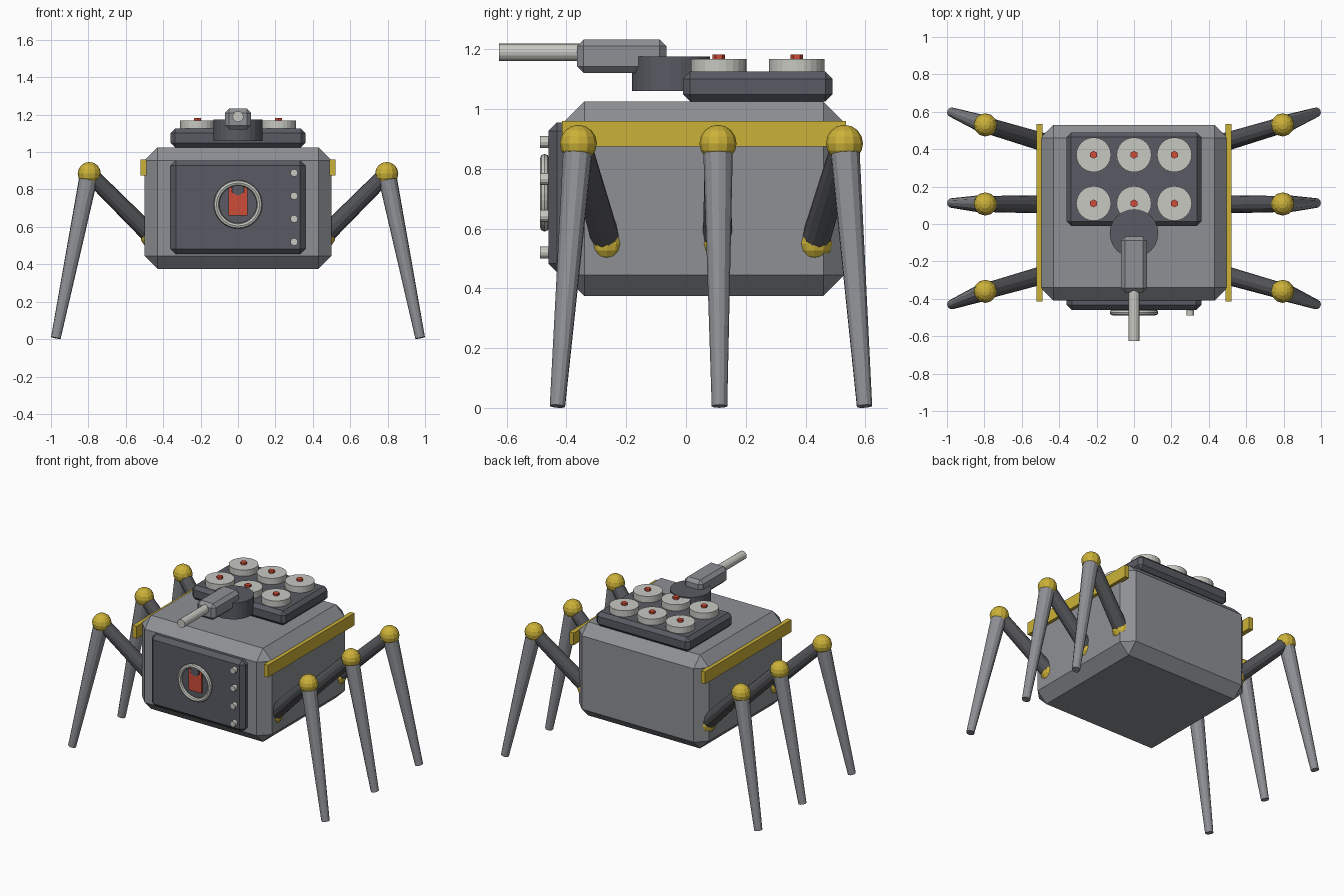
import bpy
from mathutils import Vector

cube = bpy.data.objects.get("Cube")
if cube:
    bpy.data.objects.remove(cube, do_unlink=True)


def material(name, rgb):
    m = bpy.data.materials.new(name)
    m.use_nodes = True
    m.diffuse_color = (*rgb, 1)
    m.node_tree.nodes["Principled BSDF"].inputs["Base Color"].default_value = (*rgb, 1)
    return m


GREY = material("steel grey", (0.27, 0.28, 0.30))
DARK = material("dark slate", (0.10, 0.105, 0.125))
LEG = material("dark leg grey", (0.09, 0.092, 0.10))
LIGHT = material("pale metal", (0.58, 0.58, 0.54))
YELLOW = material("yellow", (0.60, 0.44, 0.04))
RED = material("red", (0.62, 0.075, 0.04))


def finish(name, mat, smooth=False):
    ob = bpy.context.object
    ob.name = name
    ob.data.materials.append(mat)
    if smooth:
        bpy.ops.object.shade_smooth_by_angle()
    return ob


def box(name, mat, low, high, bevel=0):
    low, high = Vector(low), Vector(high)
    bpy.ops.mesh.primitive_cube_add(size=1, location=(low + high) / 2)
    ob = bpy.context.object
    ob.scale = high - low
    bpy.ops.object.transform_apply(location=False, rotation=False, scale=True)
    if bevel:
        mod = ob.modifiers.new("chamfer", 'BEVEL')
        mod.width = bevel
        mod.segments = 1
    return finish(name, mat)


def rod(name, mat, start, end, r1, r2=None, sides=16):
    start, end = Vector(start), Vector(end)
    axis = end - start
    bpy.ops.mesh.primitive_cone_add(
        vertices=sides, radius1=r1, radius2=r1 if r2 is None else r2, depth=axis.length,
        location=(start + end) / 2, rotation=axis.to_track_quat('Z', 'Y').to_euler())
    return finish(name, mat)


def ball(name, mat, centre, radius):
    bpy.ops.mesh.primitive_uv_sphere_add(segments=12, ring_count=8, radius=radius, location=centre)
    return finish(name, mat)


# Body with chamfered edges, and yellow side rails
box("body", GREY, (-0.5, -0.41, 0.375), (0.5, 0.53, 1.025), 0.07)
for side, label in ((1, "left"), (-1, "right")):
    box(label + "_rail", YELLOW, (side * 0.505 - 0.016, -0.415, 0.875),
        (side * 0.505 + 0.016, 0.535, 0.96))

# Front door with wheel, lock and bolts
box("front_door", DARK, (-0.36, -0.46, 0.455), (0.36, -0.38, 0.955), 0.028)
bpy.ops.mesh.primitive_torus_add(major_radius=0.115, minor_radius=0.015, major_segments=32,
                                 minor_segments=8, location=(0, -0.473, 0.72),
                                 rotation=(1.5708, 0, 0))
finish("door_ring", LIGHT)
box("lock_plate", RED, (-0.05, -0.472, 0.66), (0.05, -0.45, 0.785))
for side in (-1, 1):
    box("lock_cheek", RED, (side * 0.042 - 0.009, -0.472, 0.785),
        (side * 0.042 + 0.009, -0.45, 0.82))
rod("lock_pin", DARK, (0, -0.45, 0.80), (0, -0.478, 0.80), 0.032, sides=8)
for i in range(4):
    z = 0.52 + i * 0.123
    rod("door_bolt", LIGHT, (0.3, -0.45, z), (0.3, -0.488, z), 0.02, sides=12)

# Roof launcher plate with six capped discs
box("roof_plate", DARK, (-0.36, -0.01, 1.025), (0.36, 0.49, 1.125), 0.024)
for x in (-0.216, 0, 0.216):
    for y in (0.11, 0.37):
        rod("roof_disc", LIGHT, (x, y, 1.12), (x, y, 1.168), 0.093, sides=24)
        rod("disc_button", RED, (x, y, 1.16), (x, y, 1.183), 0.021, sides=6)

# Turret and gun
rod("turret_base", DARK, (0, -0.05, 1.06), (0, -0.05, 1.175), 0.13, sides=24)
box("gun_housing", GREY, (-0.07, -0.365, 1.12), (0.07, -0.066, 1.233), 0.023)
rod("gun_barrel", LIGHT, (0, -0.34, 1.19), (0, -0.625, 1.19), 0.029)

# Six legs: hip, thigh, knee and shin on each side
LEGS = {"front": (-0.265, -0.36, -0.43), "middle": (0.105, 0.107, 0.112),
        "rear": (0.43, 0.53, 0.597)}
for side, label in ((1, "left"), (-1, "right")):
    for place, (hip_y, knee_y, foot_y) in LEGS.items():
        name = place + "_" + label + "_"
        hip = (side * 0.46, hip_y, 0.55)
        knee = (side * 0.795, knee_y, 0.885)
        foot = (side * 0.974, foot_y, 0.006)
        ball(name + "hip", YELLOW, hip, 0.062)
        rod(name + "thigh", LEG, hip, knee, 0.049, 0.043, 12)
        ball(name + "knee", YELLOW, knee, 0.062)
        rod(name + "shin", GREY, knee, foot, 0.05, 0.026, 12)
